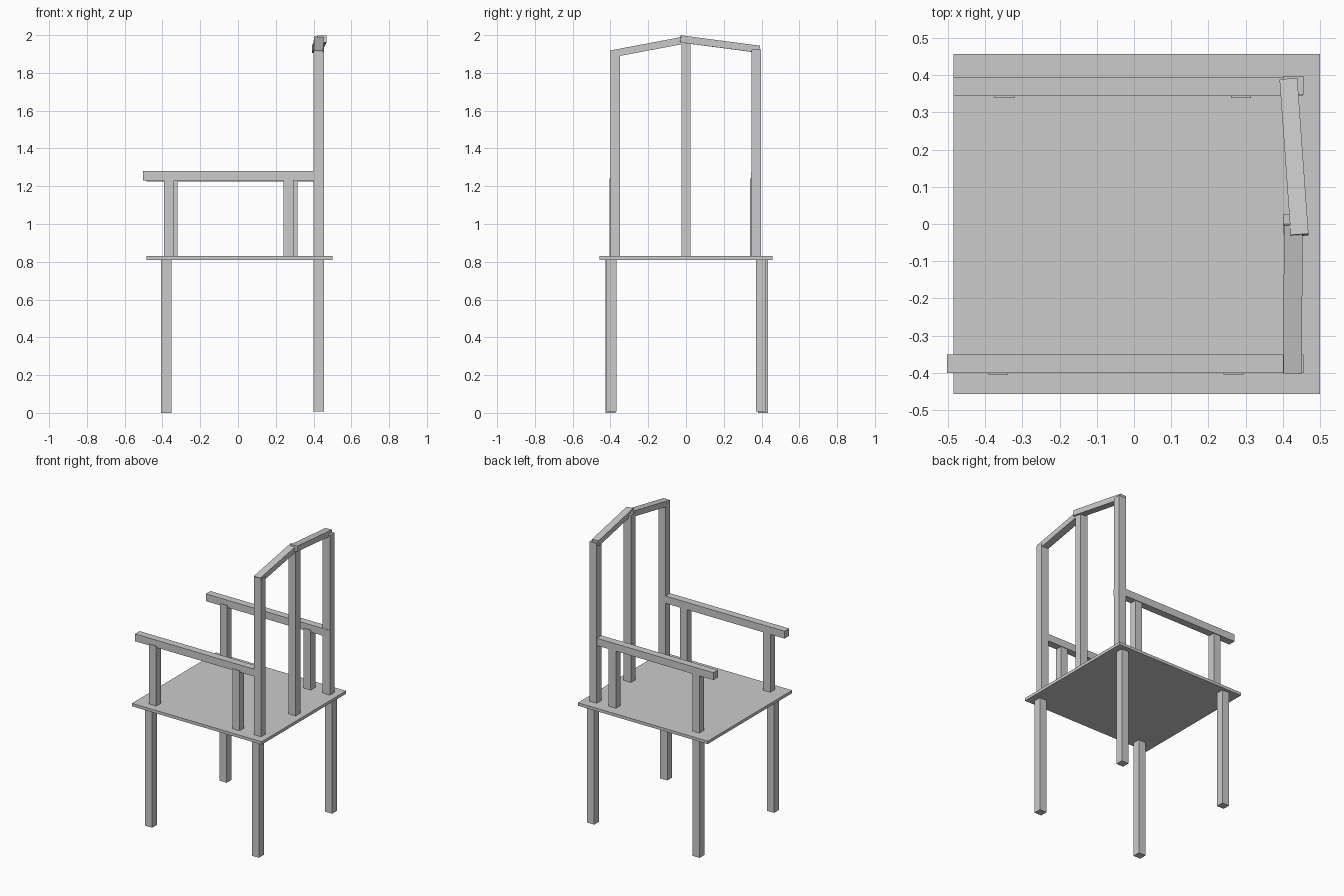
import bpy
from mathutils import Vector, Matrix

if "Cube" in bpy.data.objects:
    bpy.data.objects.remove(bpy.data.objects["Cube"])


def make_box(name, center, size, rot=None):
    """Box of a given size, optionally oriented by a 3x3 rotation."""
    bpy.ops.mesh.primitive_cube_add(size=1)
    ob = bpy.context.object
    ob.name = name
    ob.data.transform(Matrix.Diagonal((*size, 1)))
    m = rot.to_4x4() if rot else Matrix.Identity(4)
    ob.matrix_world = Matrix.Translation(center) @ m
    return ob


def block(name, x, y, z):
    """Axis-aligned box from (min, max) ranges."""
    return make_box(name, [sum(r) / 2 for r in (x, y, z)],
                    [r[1] - r[0] for r in (x, y, z)])


def rail(name, start, end, width, thick):
    """Slanted bar running between two end points."""
    a, b = Vector(start), Vector(end)
    d = (b - a).normalized()
    side = d.cross(Vector((0, 0, 1))).normalized()
    up = side.cross(d)
    rot = Matrix((side, d, up)).transposed()
    return make_box(name, (a + b) / 2, (width, (b - a).length, thick), rot)


# Seat
block("seat", (-0.485, 0.50), (-0.457, 0.457), (0.81, 0.83))

# Legs: the pair at -x stands slightly wider than the pair under the backrest
for name, x, y, z0 in (
    ("front_leg_left", -0.38, -0.40, 0.0), ("front_leg_right", -0.38, 0.408, 0.0),
    ("back_leg_left", 0.427, -0.395, 0.008), ("back_leg_right", 0.427, 0.397, 0.008),
):
    block(name, (x - 0.027, x + 0.027), (y - 0.026, y + 0.026), (z0, 0.815))

# Backrest posts
for name, y, top in (("back_post_left", -0.375, 1.91), ("back_post_middle", 0.0, 1.975),
                     ("back_post_right", 0.372, 1.925)):
    block(name, (0.40, 0.455), (y - 0.025, y + 0.025), (0.825, top))

# Slanted top rails meeting at the middle post
rail("top_rail_left", (0.426, -0.398, 1.90), (0.428, 0.0, 1.975), 0.05, 0.038)
rail("top_rail_right", (0.445, -0.03, 1.98), (0.415, 0.388, 1.925), 0.048, 0.038)

# Armrests
block("armrest_left", (-0.502, 0.42), (-0.40, -0.35), (1.23, 1.28))
block("armrest_right", (-0.485, 0.453), (0.344, 0.394), (1.225, 1.275))

# Armrest supports
for side, y, xs in (("left", -0.379, (-0.365, 0.268)), ("right", 0.364, (-0.348, 0.287))):
    for end, x in zip(("front", "back"), xs):
        block(f"{end}_arm_support_{side}", (x - 0.027, x + 0.027),
              (y - 0.025, y + 0.025), (0.825, 1.24))
